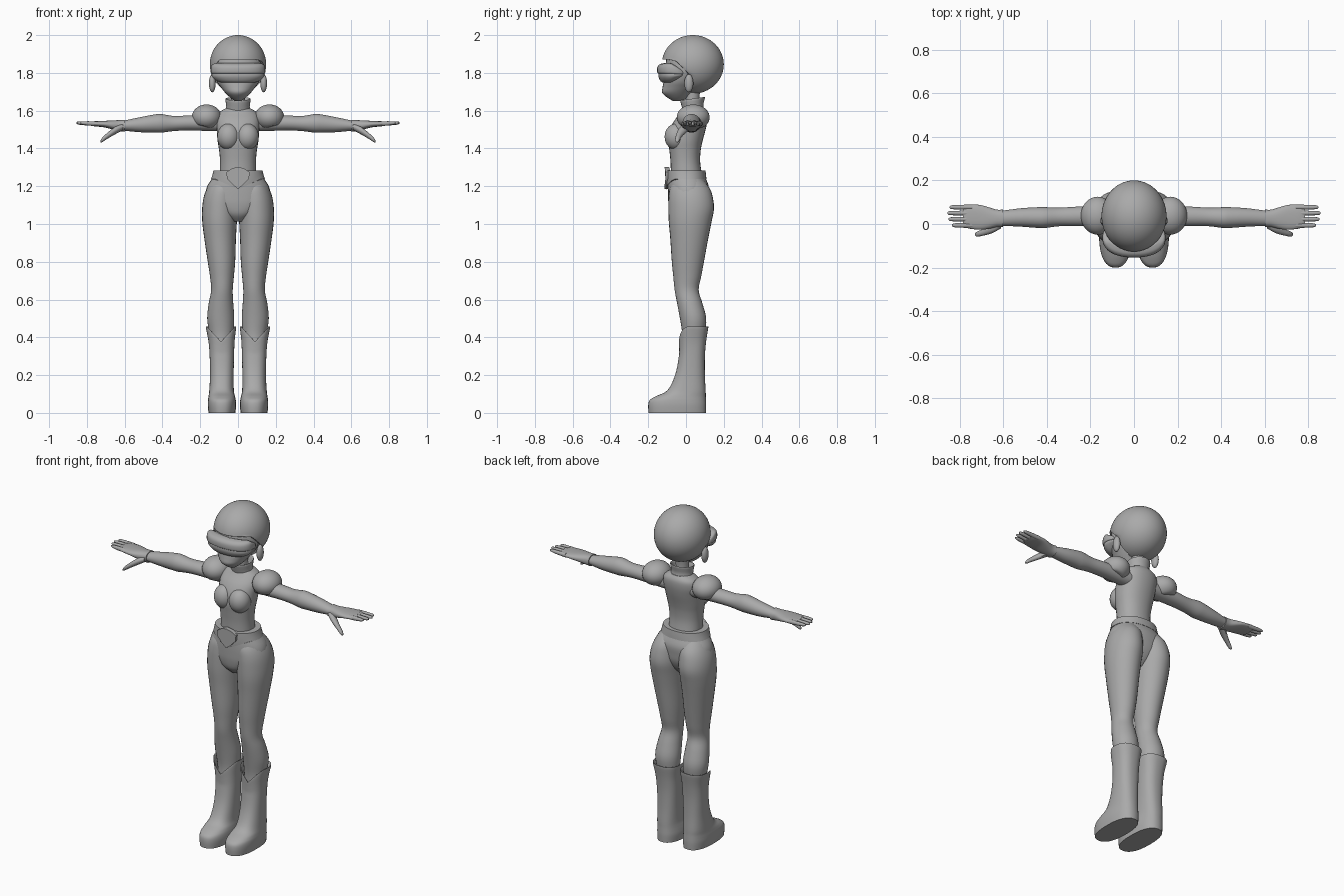
import bpy, bmesh, math
from mathutils import Vector

grey = bpy.data.materials.new("plain_grey")
grey.diffuse_color = (0.4, 0.4, 0.4, 1)


def finish(name, bm, mirror=False):
    bmesh.ops.recalc_face_normals(bm, faces=bm.faces[:])
    me = bpy.data.meshes.new(name)
    bm.to_mesh(me)
    bm.free()
    me.materials.append(grey)
    ob = bpy.data.objects.new(name, me)
    bpy.context.collection.objects.link(ob)
    if mirror:
        ob.modifiers.new("mirror", 'MIRROR').use_mirror_merge = False
    return ob


def smooth_keys(keys, steps):
    """Catmull-Rom interpolation of all key values."""
    out = []
    for i in range(len(keys) - 1):
        p = [keys[max(0, min(len(keys) - 1, i + k))] for k in (-1, 0, 1, 2)]
        for s in range(steps):
            t = s / steps
            out.append([0.5 * (2 * b + (c - a) * t + (2*a - 5*b + 4*c - d) * t**2
                               + (3*b - a - 3*c + d) * t**3) for a, b, c, d in zip(*p)])
    return out + [list(keys[-1])]


def loft(name, keys, axis='z', mirror=False, n=28, steps=4, power=2.0, shape=None):
    """Keys: position on the axis, then low/high extents on the other two axes."""
    bm = bmesh.new()
    rings = []
    for t, a0, a1, b0, b1 in smooth_keys(keys, steps):
        ring = []
        for k in range(n):
            c, s = math.cos(2 * math.pi * k / n), math.sin(2 * math.pi * k / n)
            a = (a0 + a1) / 2 + (a1 - a0) / 2 * math.copysign(abs(c) ** (2 / power), c)
            b = (b0 + b1) / 2 + (b1 - b0) / 2 * math.copysign(abs(s) ** (2 / power), s)
            co = Vector((a, b, t) if axis == 'z' else (t, a, b))
            ring.append(bm.verts.new(shape(co) if shape else co))
        rings.append(ring)
    for r, q in zip(rings, rings[1:]):
        for k in range(n):
            bm.faces.new((r[k], r[(k + 1) % n], q[(k + 1) % n], q[k]))
    bm.faces.new(rings[0])
    bm.faces.new(rings[-1])
    return finish(name, bm, mirror)


def body(name, keys, **kw):
    """Loft symmetric in x: keys are z, half width, y front, y back."""
    return loft(name, [(z, -w, w, y0, y1) for z, w, y0, y1 in keys], **kw)


def ball(name, centre, radii, mirror=False, shape=None, u=32, v=20):
    bm = bmesh.new()
    bmesh.ops.create_uvsphere(bm, u_segments=u, v_segments=v, radius=1)
    for p in bm.verts:
        co = Vector([c + r * x for c, r, x in zip(centre, radii, p.co)])
        p.co = shape(co) if shape else co
    return finish(name, bm, mirror)


# Head
body("face", [(1.90, .125, -.10, .10), (1.82, .132, -.112, .10), (1.76, .115, -.118, .08),
              (1.725, .092, -.124, .06), (1.695, .068, -.126, .035),
              (1.67, .042, -.10, .01), (1.652, .018, -.07, -.02)])


def hairline(co):
    x, y, z = co
    if y < 0.02:
        low = 1.91 - 0.22 * (x + .085) if x > -.085 else 1.91 + 2.4 * (x + .085)
        low = min(low, 1.87 - max(0, y + .06))
        z = max(z, low)
    return Vector((x, y, z))


ball("hair", (0, .036, 1.845), (.149, .164, .155), shape=hairline, u=56, v=40)
ball("ear", (.136, .015, 1.745), (.018, .024, .048), mirror=True, u=16, v=10)


# Visor: upper band and lower lens, narrowing toward the temples
def temple(co):
    k = max(.2, min(1, (.02 - co.y) / .10))
    return Vector((co.x, co.y, 1.79 + (co.z - 1.79) * k))


body("visor_band", [(1.796, .138, -.145, .02), (1.803, .144, -.153, .025),
                    (1.83, .144, -.152, .025), (1.846, .138, -.138, .02),
                    (1.852, .12, -.115, .01)], n=40, power=2.3, shape=temple)
body("visor_lens", [(1.748, .085, -.122, .0), (1.757, .115, -.135, .01),
                    (1.78, .138, -.146, .02), (1.803, .138, -.146, .02)],
     n=40, power=2.3, shape=temple)

# Neck and collar
body("neck", [(1.58, .042, 0, .085), (1.65, .036, -.002, .07), (1.74, .04, -.01, .08)])
body("collar", [(1.59, .068, -.012, .10), (1.62, .062, -.02, .092), (1.66, .067, -.03, .10),
                (1.657, .06, -.023, .093), (1.615, .05, -.01, .08)], steps=3,
     shape=lambda c: Vector((c.x, c.y, c.z + .14 * (c.y - .035))))

# Torso
body("torso", [(1.26, .097, -.08, .085), (1.33, .095, -.082, .075), (1.39, .10, -.088, .078),
               (1.44, .108, -.093, .088), (1.50, .113, -.085, .104), (1.55, .115, -.06, .113),
               (1.59, .10, -.025, .112), (1.615, .06, -.008, .098)], power=2.2)
ball("bust", (.05, -.052, 1.462), (.06, .061, .07), mirror=True)

# Hips, belt and buckle
body("hips", [(1.275, .122, -.095, .098), (1.25, .132, -.096, .102), (1.20, .163, -.096, .12),
              (1.15, .172, -.095, .118), (1.10, .155, -.092, .11), (1.05, .09, -.08, .085),
              (1.012, .03, -.045, .05)], power=2.2)


def belt_dip(co):
    drop = .055 * max(0, 1 - abs(co.x) / .12) if co.y < 0 and co.z < 1.262 else 0
    return Vector((co.x, co.y, co.z - drop))


body("belt", [(1.238, .143, -.102, .108), (1.262, .135, -.104, .106), (1.284, .13, -.103, .103)],
     n=40, steps=2, power=2.2, shape=belt_dip)
bm = bmesh.new()
half = [(0, 1.302), (.03, 1.295), (.062, 1.275), (.058, 1.24), (.03, 1.21), (0, 1.186)]
outline = half + [(-x, z) for x, z in half[-2:0:-1]]
face = bm.faces.new([bm.verts.new((x, -.114 + 1.5 * x * x, z)) for x, z in outline])
ext = bmesh.ops.extrude_face_region(bm, geom=[face])
for p in ext["geom"]:
    if isinstance(p, bmesh.types.BMVert):
        p.co.y += .025
finish("buckle", bm)

# Legs
loft("leg", [(1.24, .02, .135, -.06, .085), (1.19, .004, .164, -.085, .125),
             (1.14, .002, .182, -.092, .142), (1.08, .002, .19, -.093, .148),
             (1.01, .006, .189, -.091, .135), (.92, .011, .178, -.083, .117),
             (.80, .015, .16, -.075, .095), (.72, .022, .148, -.067, .08),
             (.65, .028, .142, -.06, .067), (.58, .025, .155, -.047, .087),
             (.50, .02, .163, -.032, .107), (.42, .025, .152, -.02, .10),
             (.36, .03, .145, -.02, .09)], mirror=True)


# Boots with a V notch in the front of the cuff
def cuff(co):
    if co.z > .30:
        top = .452
        if co.y < .04:
            top -= .078 * max(0, 1 - abs(co.x - .09) / .075)
        co.z = .30 + (co.z - .30) * (top - .30) / .15
    return co


loft("boot", [(0, .014, .156, -.198, .106), (.04, .01, .16, -.2, .107),
              (.068, .012, .159, -.192, .106), (.088, .016, .156, -.16, .105),
              (.12, .022, .152, -.098, .104), (.20, .023, .148, -.058, .10),
              (.30, .021, .15, -.038, .10), (.38, .018, .156, -.036, .107),
              (.45, .010, .17, -.037, .118), (.447, .016, .164, -.031, .112),
              (.40, .028, .148, -.02, .098)],
     mirror=True, n=36, power=2.4, shape=cuff)

# Shoulder pads, cut along a slanted lower rim
ball("shoulder_pad", (.166, .038, 1.565), (.078, .087, .068), mirror=True,
     shape=lambda c: Vector((c.x, c.y, max(c.z, 1.502 + .25 * (c.x - .12)))))

# Arms
loft("arm", [(.08, -.01, .085, 1.49, 1.58), (.25, -.01, .08, 1.495, 1.575),
             (.34, -.01, .075, 1.492, 1.572), (.405, -.018, .077, 1.484, 1.582),
             (.44, -.018, .077, 1.484, 1.58), (.52, -.012, .072, 1.486, 1.565),
             (.61, -.008, .06, 1.495, 1.546)], axis='x', mirror=True)

# Hands
loft("glove", [(.60, -.014, .066, 1.488, 1.552), (.63, -.014, .066, 1.492, 1.55),
               (.67, -.023, .078, 1.502, 1.548), (.71, -.026, .088, 1.512, 1.546),
               (.76, -.02, .088, 1.517, 1.544), (.785, -.008, .078, 1.522, 1.54)],
     axis='x', mirror=True, power=2.4)
for i, (y, tip) in enumerate([(.077, .845), (.05, .855), (.022, .85), (-.006, .835)]):
    loft(f"finger_{i + 1}", [(.74, y - .012, y + .012, 1.518, 1.543),
                             (.79, y - .011, y + .011, 1.521, 1.544),
                             (tip - .012, y - .009, y + .009, 1.526, 1.543),
                             (tip, y - .004, y + .004, 1.531, 1.539)],
         axis='x', mirror=True, n=12, steps=3)
loft("thumb", [(.61, -.02, .03, 1.497, 1.532), (.65, -.042, .005, 1.475, 1.515),
               (.69, -.053, -.022, 1.452, 1.484), (.718, -.058, -.034, 1.434, 1.458),
               (.728, -.053, -.041, 1.432, 1.442)], axis='x', mirror=True, n=12, steps=3)

# Smooth shading with sharp rims
for ob in bpy.context.collection.objects:
    ob.select_set(True)
    bpy.context.view_layer.objects.active = ob
bpy.ops.object.shade_smooth_by_angle(angle=math.radians(40))
